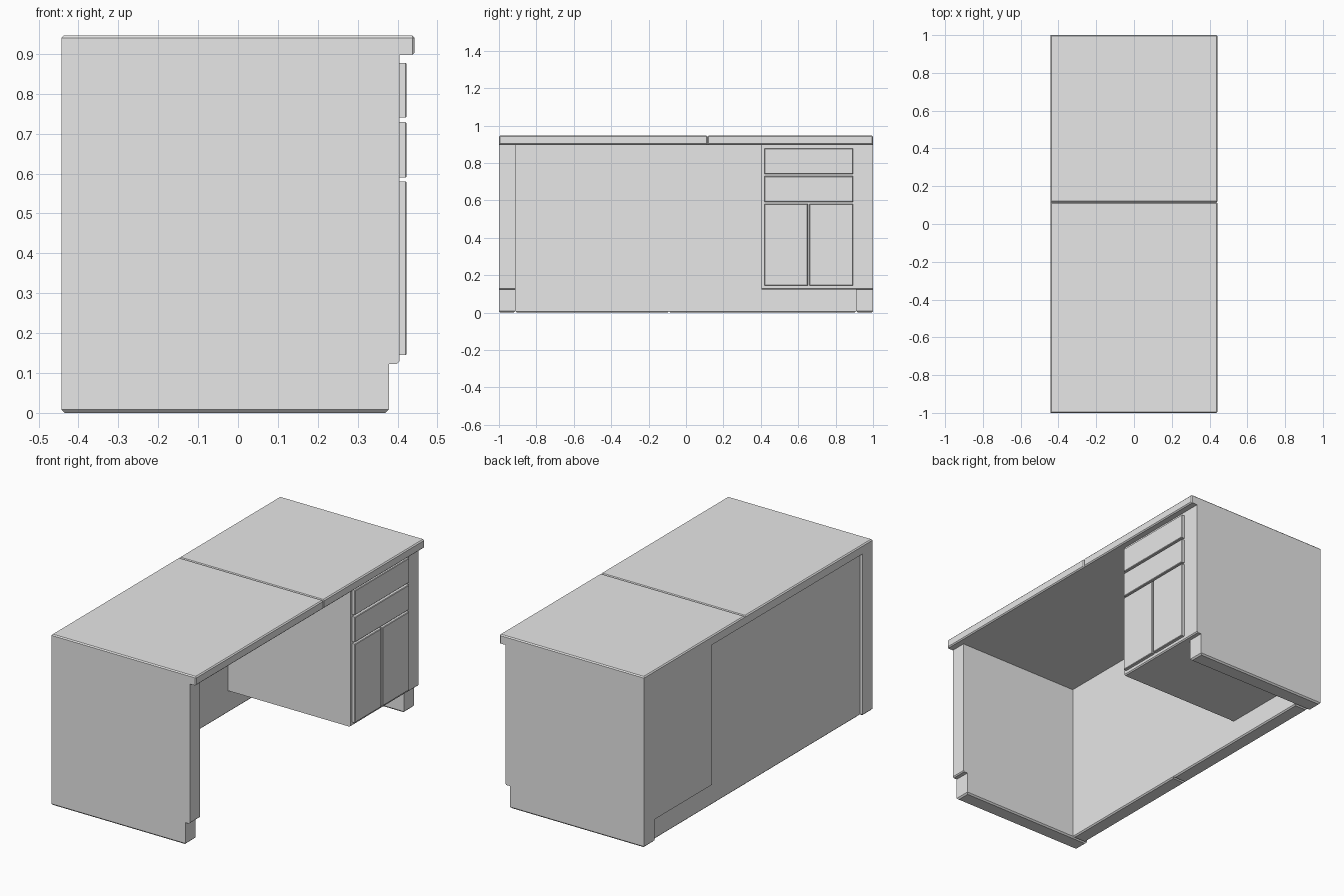
import bpy, bmesh

cube = bpy.data.objects.get("Cube")
if cube:
    bpy.data.objects.remove(cube, do_unlink=True)

grey = bpy.data.materials.new("light_grey")
grey.use_nodes = True
grey.diffuse_color = (0.8, 0.8, 0.8, 1)
grey.node_tree.nodes["Principled BSDF"].inputs["Base Color"].default_value = (0.8, 0.8, 0.8, 1)


def prism(name, profile, y0, y1, chamfer=0.0, pick=None):
    """Extrude an (x, z) profile along y, chamfering edges whose two ends satisfy pick."""
    bm = bmesh.new()
    face = bm.faces.new([bm.verts.new((x, y0, z)) for x, z in profile])
    new = bmesh.ops.extrude_face_region(bm, geom=[face])["geom"]
    moved = [v for v in new if isinstance(v, bmesh.types.BMVert)]
    bmesh.ops.translate(bm, verts=moved, vec=(0, y1 - y0, 0))
    bmesh.ops.recalc_face_normals(bm, faces=bm.faces)
    if chamfer:
        edges = [e for e in bm.edges if pick is None or all(pick(v.co) for v in e.verts)]
        bmesh.ops.bevel(bm, geom=edges, offset=chamfer, segments=1, affect='EDGES')
    mesh = bpy.data.meshes.new(name)
    bm.to_mesh(mesh)
    bm.free()
    obj = bpy.data.objects.new(name, mesh)
    bpy.context.collection.objects.link(obj)
    mesh.materials.append(grey)
    return obj


def box(name, x, y, z, chamfer=0.0, pick=None):
    profile = [(x[0], z[0]), (x[1], z[0]), (x[1], z[1]), (x[0], z[1])]
    return prism(name, profile, y[0], y[1], chamfer, pick)


BACK, FRONT, TOE = -0.443, 0.405, 0.378   # x planes
UNDER, TOP, KICK = 0.897, 0.946, 0.123    # z heights

# Desktop in two slabs, chamfered along the upper rim and under the overhang
def rim(c):
    return c.z > TOP - 0.001 or c.x > 0.44


for name, y in (("desktop_long", (-1, 0.115)), ("desktop_short", (0.115, 1))):
    box(name, (BACK, 0.443), y, (UNDER, TOP), 0.006, rim)

# End panels with a toe notch and chamfered feet
end = [(BACK, 0), (TOE, 0), (TOE, KICK), (FRONT - 0.006, KICK),
       (FRONT, KICK + 0.006), (FRONT, UNDER), (BACK, UNDER)]
for name, y in (("end_panel_right", (-1, -0.912)), ("end_panel_left", (0.91, 1))):
    prism(name, end, y[0], y[1], 0.008, lambda c: c.z < 0.001)

# Drawer cabinet hung between the left end panel and the knee space
box("cabinet", (BACK, FRONT), (0.405, 0.91), (KICK, UNDER), 0.006,
    lambda c: c.z < KICK + 0.001 and c.x > 0)

# Recessed modesty panel in two lengths
for name, y in (("modesty_panel_right", (-0.912, -0.09)), ("modesty_panel_left", (-0.09, 0.91))):
    box(name, (-0.428, -0.345), y, (0, UNDER), 0.007, lambda c: c.z < 0.001)

# Drawer and door fronts
fronts = (("drawer_upper", (0.42, 0.894), (0.74, 0.877)),
          ("drawer_lower", (0.42, 0.894), (0.59, 0.729)),
          ("door_right", (0.42, 0.651), (0.145, 0.58)),
          ("door_left", (0.66, 0.894), (0.145, 0.58)))
for name, y, z in fronts:
    box(name, (FRONT - 0.001, 0.423), y, z, 0.003, lambda c: c.x > 0.42)
